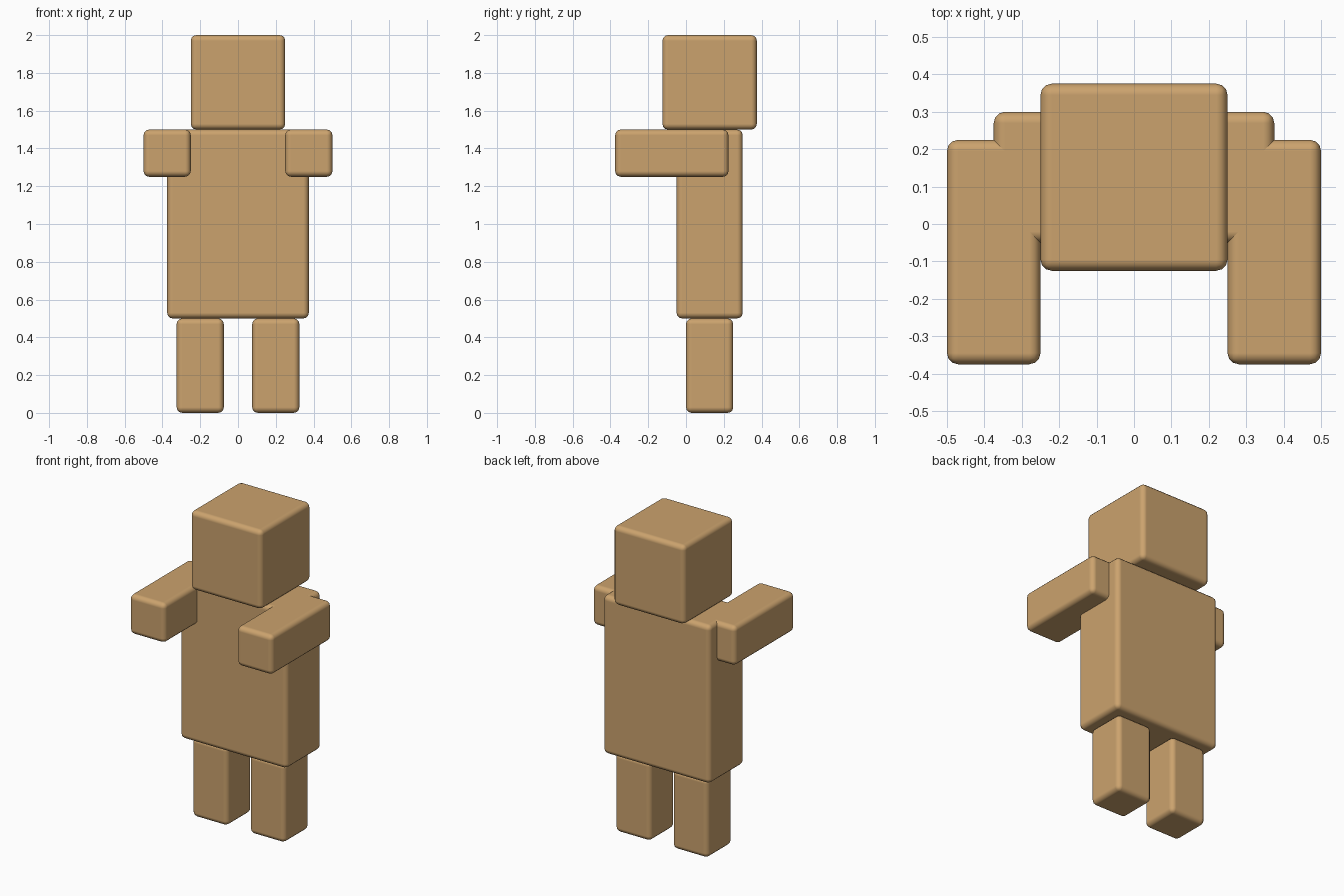
import bpy

if "Cube" in bpy.data.objects:
    bpy.data.objects.remove(bpy.data.objects["Cube"])

# One wooden colour for the whole figure
tan = bpy.data.materials.new("tan")
tan.diffuse_color = (0.60, 0.365, 0.155, 1)
tan.use_nodes = True
tan.node_tree.nodes["Principled BSDF"].inputs["Base Color"].default_value = tan.diffuse_color


def block(name, low, high, bevel=0.03):
    """Rounded box between two corners."""
    size = [b - a for a, b in zip(low, high)]
    centre = [(a + b) / 2 for a, b in zip(low, high)]
    bpy.ops.mesh.primitive_cube_add(size=1, location=centre)
    ob = bpy.context.object
    ob.name = name
    ob.scale = size
    bpy.ops.object.transform_apply(location=False, rotation=False, scale=True)
    mod = ob.modifiers.new("rounded edges", "BEVEL")
    mod.width = bevel
    mod.segments = 3
    mod.harden_normals = True
    ob.data.shade_smooth()
    ob.data.materials.append(tan)
    return ob


# Head and torso
block("head", (-0.25, -0.125, 1.5), (0.25, 0.375, 2.0))
block("torso", (-0.375, -0.05, 0.5), (0.375, 0.30, 1.5))

# Arms stretched forward, and legs
for side, s in (("left", 1), ("right", -1)):
    for part, x0, x1, y0, y1, z0, z1 in (
            ("arm", 0.25, 0.5, -0.375, 0.225, 1.25, 1.5),
            ("leg", 0.075, 0.325, 0.0, 0.25, 0.0, 0.5)):
        xs = sorted((s * x0, s * x1))
        block(f"{side}_{part}", (xs[0], y0, z0), (xs[1], y1, z1))
